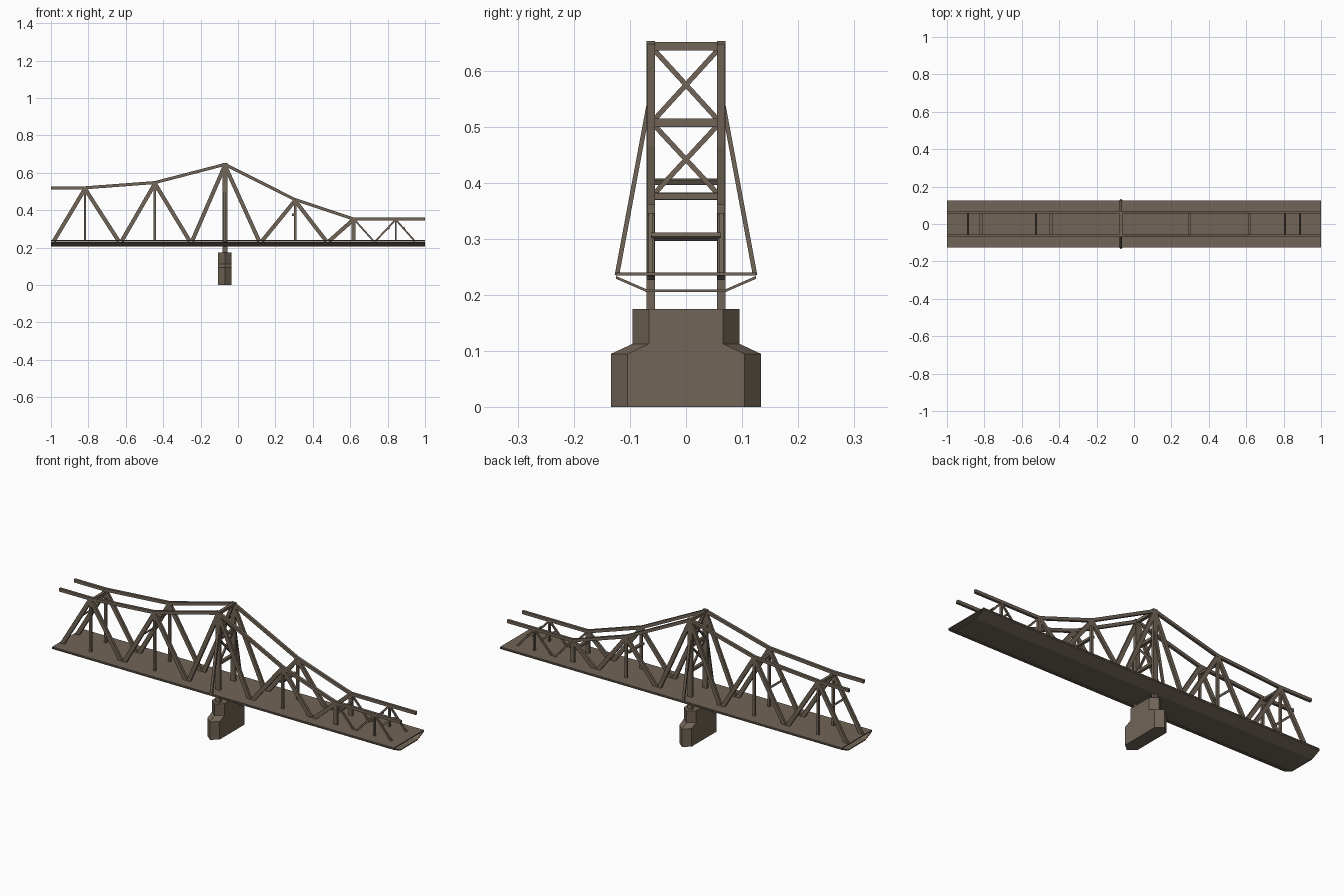
import bpy, bmesh, math
from mathutils import Vector, Matrix

if "Cube" in bpy.data.objects:
    bpy.data.objects.remove(bpy.data.objects["Cube"])

mat = bpy.data.materials.new("weathered_brown_steel")
mat.diffuse_color = (0.165, 0.128, 0.095, 1)
mat.use_nodes = True
mat.node_tree.nodes["Principled BSDF"].inputs["Base Color"].default_value = mat.diffuse_color


def finish(name, bm):
    bmesh.ops.recalc_face_normals(bm, faces=bm.faces)
    me = bpy.data.meshes.new(name)
    bm.to_mesh(me)
    bm.free()
    me.materials.append(mat)
    ob = bpy.data.objects.new(name, me)
    bpy.context.collection.objects.link(ob)
    return ob


def beam(bm, a, b, w, d, ref=(0, 1, 0)):
    """Box from a to b, d thick along ref, w thick across it."""
    a, b, ref = Vector(a), Vector(b), Vector(ref)
    t = (b - a).normalized()
    s = t.cross(ref).normalized()
    r = s.cross(t)
    m = Matrix((s * w, r * d, t * (b - a).length)).transposed().to_4x4()
    m.translation = (a + b) / 2
    bmesh.ops.create_cube(bm, size=1, matrix=m)


def loft(name, rings):
    bm = bmesh.new()
    rows = [[bm.verts.new(p) for p in r] for r in rings]
    n = len(rows[0])
    for lo, hi in zip(rows, rows[1:]):
        for i in range(n):
            j = (i + 1) % n
            bm.faces.new((lo[i], lo[j], hi[j], hi[i]))
    bm.faces.new(rows[0])
    bm.faces.new(rows[-1])
    return finish(name, bm)


TX, TY = -0.07, 0.0625    # tower position, truss plane offset
FLOOR = 0.235

# Stone pier with pointed ends, stepped in by a sloped shoulder
def ring(side, tip, z, h=0.036):
    return [(TX - h, -side, z), (TX, -tip, z), (TX + h, -side, z),
            (TX + h, side, z), (TX, tip, z), (TX - h, side, z)]
loft("pier", [ring(.104, .134, 0), ring(.104, .134, .095),
              ring(.066, .095, .113), ring(.066, .095, .175)])

# Road deck plate
bm = bmesh.new()
beam(bm, (-1, 0, .2375), (1, 0, .2375), .25, .005, (0, 0, 1))
finish("deck_plate", bm)

# Folded tray under the deck, open at both ends
outer = [(-.125, .229), (-.07, .205), (.07, .205), (.125, .229)]
prof = outer + [(y, z + .005) for y, z in reversed(outer)]
loft("deck_underside", [[(x, y, z) for y, z in prof] for x in (-1, 1)])

# Truss nodes
chord = [(-1, .52), (-.818, .52), (-.444, .548), (TX, .645),
         (.305, .457), (.617, .353), (1, .353)]
diagonals = [(-.985, -.818, .515), (-.638, -.818, .515), (-.622, -.444, .543),
             (-.258, -.444, .543), (-.245, TX, .64), (.113, TX, .64),
             (.128, .305, .452), (.472, .305, .452), (.487, .617, .35)]
thin_diagonals = [(.725, .622, .35), (.735, .843, .35), (.945, .843, .35)]
verticals = [(-.818, .515, .013), (-.444, .543, .013), (.305, .452, .013),
             (.617, .35, .022), (.843, .35, .009)]

for side, y in (("front", -TY), ("back", TY)):
    # Top chord
    bm = bmesh.new()
    for (x0, z0), (x1, z1) in zip(chord, chord[1:]):
        beam(bm, (x0, y, z0), (x1, y, z1), .016, .014)
    finish(side + "_top_chord", bm)
    # Web diagonals
    bm = bmesh.new()
    for foot, top, z in diagonals:
        beam(bm, (foot, y, FLOOR), (top, y, z), .021, .013)
    for foot, top, z in thin_diagonals:
        beam(bm, (foot, y, FLOOR), (top, y, z), .009, .008)
    finish(side + "_diagonals", bm)
    # Web verticals
    bm = bmesh.new()
    for x, z, w in verticals:
        beam(bm, (x, y, FLOOR), (x, y, z), w, .012)
    finish(side + "_verticals", bm)
    # Tower post and its outrigger brace
    bm = bmesh.new()
    beam(bm, (TX, y, .175), (TX, y, .653), .026, .015)
    finish(side + "_tower_post", bm)
    bm = bmesh.new()
    beam(bm, (TX, y * 1.97, FLOOR), (TX, y * 1.06, .54), .014, .008)
    finish(side + "_outrigger", bm)

# Tower cross beams and X bracing
bm = bmesh.new()
for z, h in ((.643, .015), (.507, .015), (.376, .014)):
    beam(bm, (TX, -TY, z), (TX, TY, z), .016, h, (0, 0, 1))
for lo, hi in ((.38, .503), (.512, .637)):
    for s in (-1, 1):
        beam(bm, (TX, -.057 * s, lo), (TX, .057 * s, hi), .009, .009, (1, 0, 0))
finish("tower_bracing", bm)

# Cross struts between the two trusses: x, z, tilt direction, height
bm = bmesh.new()
for x, z, ref in ((-.888, .402, (-1.7, 0, 1)), (-.525, .402, (-1.7, 0, 1)),
                  (.807, .302, (-1, 0, .95)), (.888, .306, (1, 0, .9)),
                  (-.818, .508, (0, 0, 1)), (-.444, .508, (0, 0, 1)),
                  (.295, .376, (0, 0, 1)), (.617, .302, (0, 0, 1))):
    tilted = ref[0] != 0
    beam(bm, (x, -TY, z), (x, TY, z), .01 if tilted else .015,
         .006 if tilted else .012, ref)
finish("cross_struts", bm)
